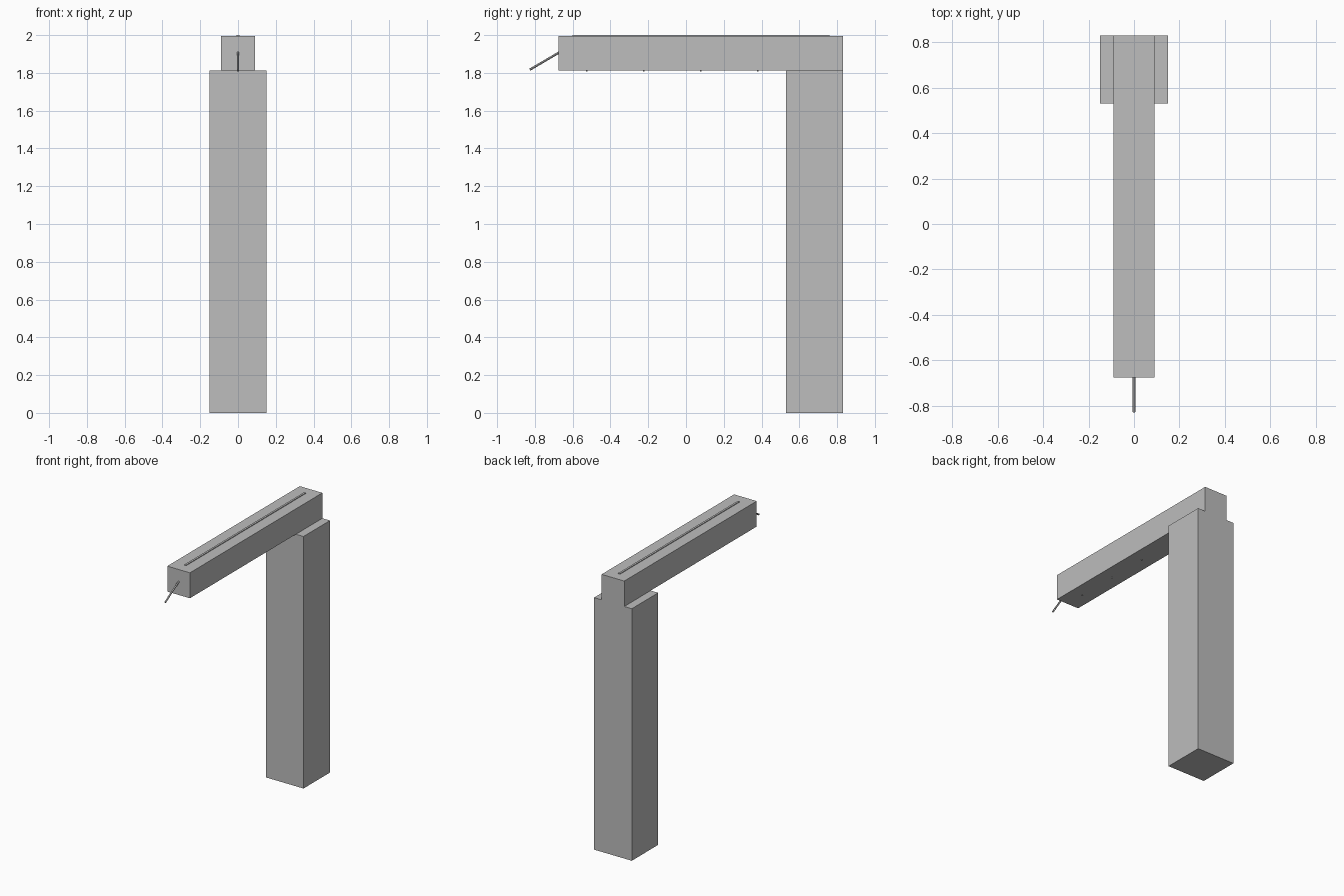
import bpy
from mathutils import Vector

cube = bpy.data.objects.get("Cube")
if cube:
    bpy.data.objects.remove(cube, do_unlink=True)

grey = bpy.data.materials.new("plain_grey")
grey.use_nodes = True
colour = (0.51, 0.51, 0.51, 1)
grey.diffuse_color = colour
grey.node_tree.nodes["Principled BSDF"].inputs["Base Color"].default_value = colour


def box(name, low, high):
    low, high = Vector(low), Vector(high)
    bpy.ops.mesh.primitive_cube_add(size=1, location=(low + high) / 2)
    obj = bpy.context.object
    obj.name = name
    obj.scale = high - low
    bpy.ops.object.transform_apply(location=False, rotation=False, scale=True)
    obj.data.materials.append(grey)
    return obj


def rod(name, start, end, radius, sides=12):
    start, end = Vector(start), Vector(end)
    axis = end - start
    bpy.ops.mesh.primitive_cylinder_add(vertices=sides, radius=radius,
                                        depth=axis.length, location=(start + end) / 2)
    obj = bpy.context.object
    obj.name = name
    obj.rotation_euler = axis.to_track_quat('Z', 'Y').to_euler()
    obj.data.materials.append(grey)
    bpy.ops.object.shade_smooth_by_angle()
    return obj


# Upright post and the arm resting on it
beam_bottom, beam_top = 1.812, 1.995
box("post", (-0.15, 0.53, 0), (0.15, 0.83, beam_bottom))
box("arm", (-0.09, -0.675, beam_bottom), (0.09, 0.83, beam_top))

# Thin raised strip along the top of the arm
box("top_strip", (-0.007, -0.60, beam_top - 0.005), (0.007, 0.76, 2.0))

# Slanted rod sticking out of the front end
rod("front_rod", (0, -0.66, 1.915), (0, -0.827, 1.817), 0.006)

# Small pins under the arm
for i in range(4):
    y = -0.525 + 0.302 * i
    rod(f"under_pin_{i + 1}", (0, y, beam_bottom - 0.005), (0, y, beam_bottom + 0.01), 0.004, 8)
